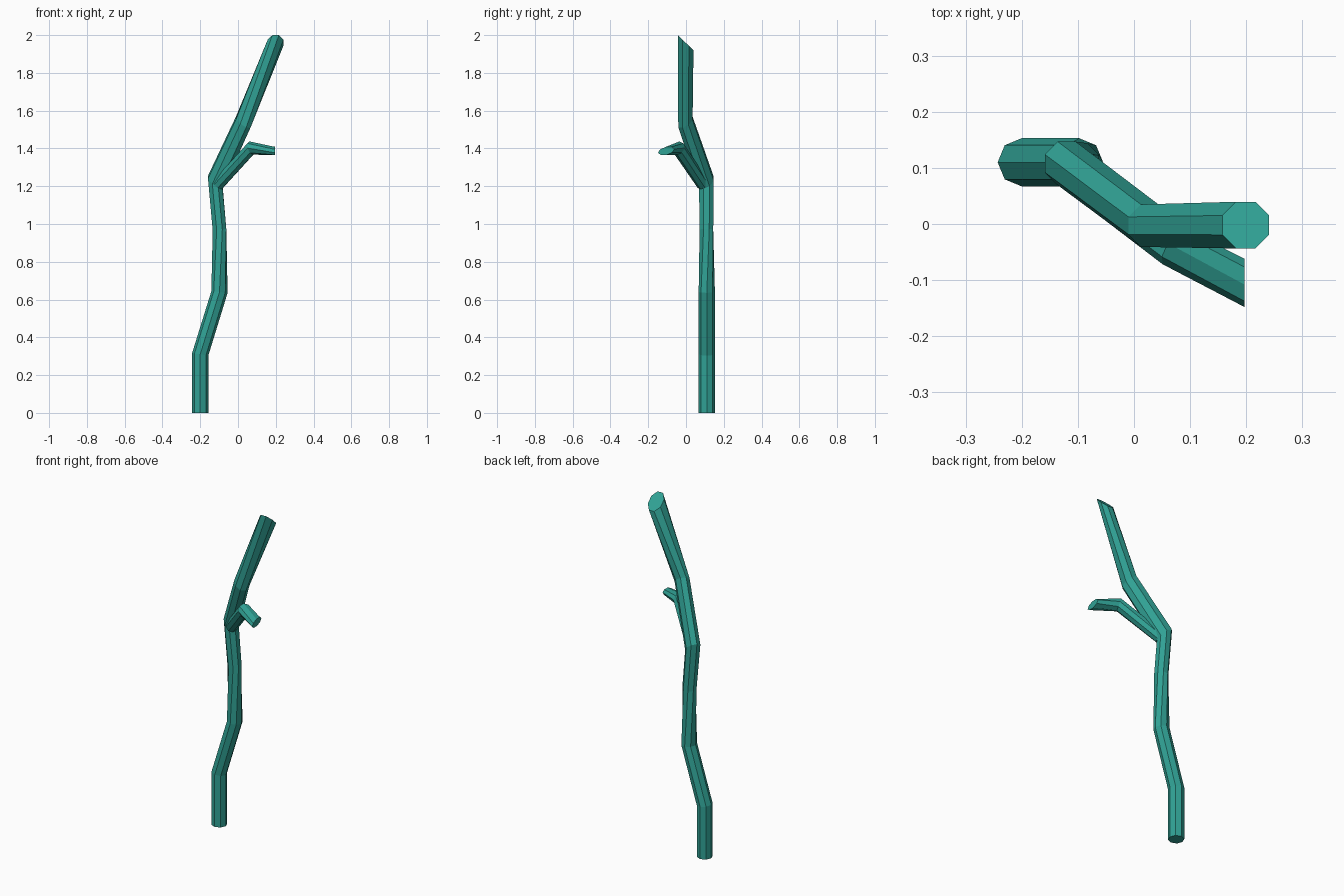
import bpy, bmesh, math
from mathutils import Vector

if "Cube" in bpy.data.objects:
    bpy.data.objects.remove(bpy.data.objects["Cube"])

SIDES = 8
bark = bpy.data.materials.new("teal_bark")
bark.diffuse_color = (0.03, 0.36, 0.30, 1)
bark.use_nodes = True
bark.node_tree.nodes["Principled BSDF"].inputs["Base Color"].default_value = bark.diffuse_color


def ring(center, u, v, twist=0):
    c, u, v = Vector(center), Vector(u), Vector(v)
    pts = []
    for i in range(SIDES):
        a = 2 * math.pi * i / SIDES + math.radians(twist)
        pts.append(c + u * math.cos(a) + v * math.sin(a))
    return pts


def sloped_ring(x, y, z, r, sx=0, sy=0, twist=0):
    # round in plan, tilted by slopes along x and y
    return ring((x, y, z), (r, 0, r * sx), (0, r, r * sy), twist)


def normal_ring(center, normal, r):
    n = Vector(normal).normalized()
    u = Vector((-n.y, n.x, 0)).normalized()
    return ring(center, u * r, n.cross(u) * r)


def tube(name, rings):
    bm = bmesh.new()
    loops = [[bm.verts.new(p) for p in pts] for pts in rings]
    for a, b in zip(loops, loops[1:]):
        for i in range(SIDES):
            j = (i + 1) % SIDES
            bm.faces.new((a[i], a[j], b[j], b[i]))
    bm.faces.new(loops[0][::-1])
    bm.faces.new(loops[-1])
    bmesh.ops.recalc_face_normals(bm, faces=bm.faces)
    me = bpy.data.meshes.new(name)
    bm.to_mesh(me)
    bm.free()
    me.materials.append(bark)
    ob = bpy.data.objects.new(name, me)
    bpy.context.collection.objects.link(ob)
    return ob


# Crooked trunk, slightly twisted through the middle
tube("trunk", [
    sloped_ring(-0.20, 0.11, 0.00, 0.043),
    sloped_ring(-0.20, 0.11, 0.31, 0.043, -0.15),
    sloped_ring(-0.098, 0.11, 0.64, 0.043, -0.1),
    sloped_ring(-0.098, 0.108, 0.97, 0.039, 0.1, 0, 22.5),
    sloped_ring(-0.12, 0.108, 1.22, 0.042, -0.7, 0.5, 22.5),
    sloped_ring(0.028, -0.003, 1.54, 0.041, -0.6, 0.5, 22.5),
    sloped_ring(0.199, -0.002, 1.96, 0.045, 0, -0.95, 22.5),
])

# Side branch with an upright flattened end
tube("side_branch", [
    normal_ring((-0.105, 0.09, 1.21), (0.60, -0.43, 0.65), 0.034),
    normal_ring((0.07, -0.04, 1.402), (0.74, -0.44, 0.28), 0.037),
    ring((0.197, -0.105, 1.387), (0, 0.043, 0.010), (0, -0.003, 0.021)),
])
